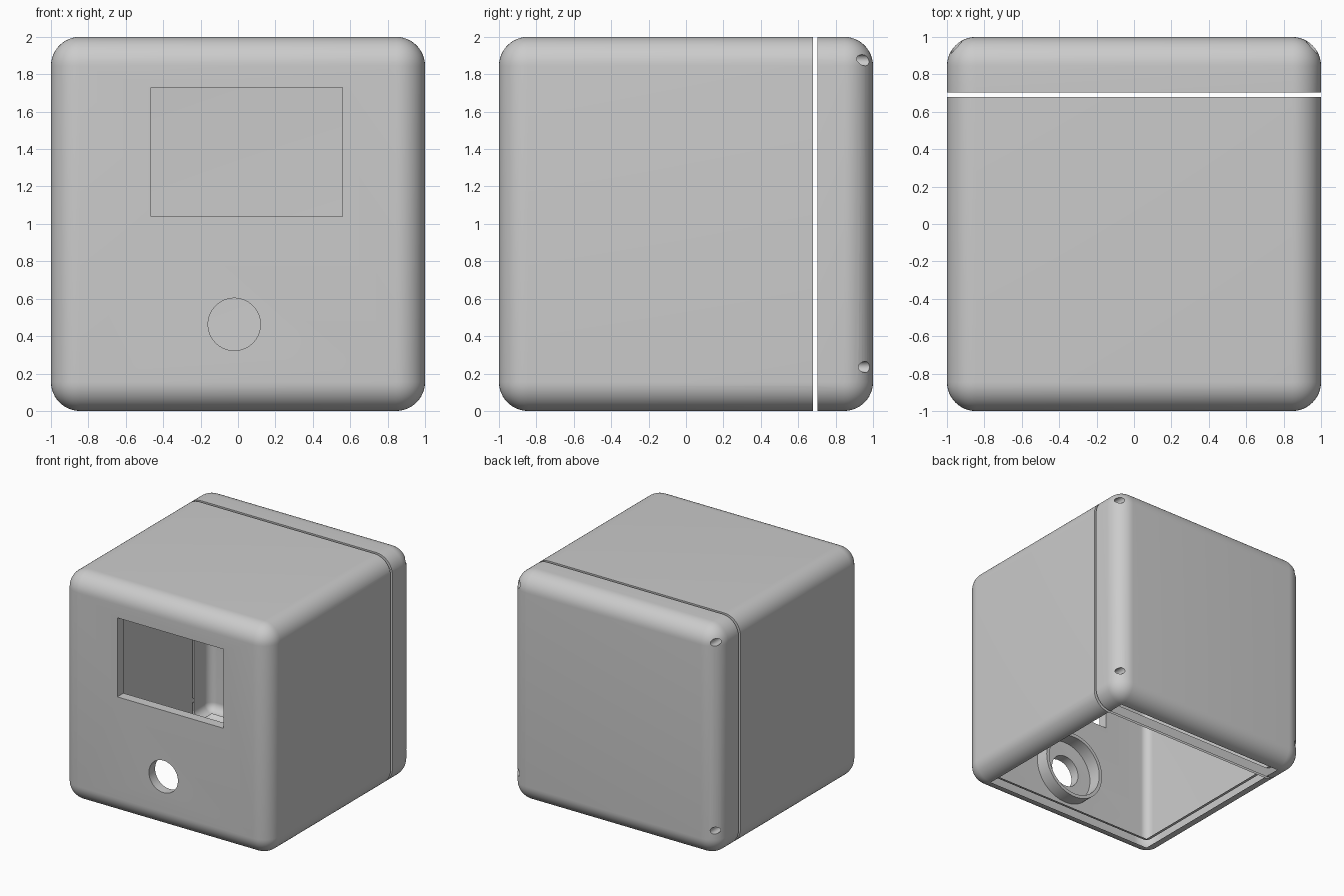
import bpy
import bmesh
from mathutils import Matrix, Vector

if "Cube" in bpy.data.objects:
    bpy.data.objects.remove(bpy.data.objects["Cube"], do_unlink=True)

WALL, RADIUS = 0.085, 0.155      # shell thickness, outer edge radius
SEAM_FRONT, SEAM_BACK = 0.678, 0.702
GREY = (0.6, 0.6, 0.6, 1)

grey = bpy.data.materials.new("plain_grey")
grey.use_nodes = True
grey.diffuse_color = GREY
grey.node_tree.nodes["Principled BSDF"].inputs["Base Color"].default_value = GREY


def to_object(name, bm):
    mesh = bpy.data.meshes.new(name)
    bm.to_mesh(mesh)
    bm.free()
    obj = bpy.data.objects.new(name, mesh)
    mesh.materials.append(grey)
    bpy.context.collection.objects.link(obj)
    return obj


def box(name, low, high):
    low, high = Vector(low), Vector(high)
    size = high - low
    bm = bmesh.new()
    bmesh.ops.create_cube(bm, size=1, matrix=Matrix.Translation((low + high) / 2)
                          @ Matrix.Diagonal((*size, 1)))
    return to_object(name, bm)


def rod(name, x, z, radius, y0, y1, sides=64):
    """Cylinder lying along y."""
    bm = bmesh.new()
    bmesh.ops.create_cone(bm, cap_ends=True, segments=sides, radius1=radius,
                          radius2=radius, depth=y1 - y0,
                          matrix=Matrix.Translation((x, (y0 + y1) / 2, z))
                          @ Matrix.Rotation(1.5707963, 4, "X"))
    return to_object(name, bm)


def apply(obj, modifier):
    bpy.context.view_layer.objects.active = obj
    bpy.ops.object.modifier_apply(modifier=modifier.name)


def rounded_box(name, inset, radius):
    half = 1 - inset
    obj = box(name, (-half, -half, inset), (half, half, 2 - inset))
    bevel = obj.modifiers.new("round", "BEVEL")
    bevel.width, bevel.segments = radius, 12
    apply(obj, bevel)
    return obj


def cut(obj, cutter):
    cutter.hide_render = True
    boolean = obj.modifiers.new("cut", "BOOLEAN")
    boolean.operation, boolean.solver, boolean.object = "DIFFERENCE", "EXACT", cutter
    apply(obj, boolean)
    bpy.data.objects.remove(cutter, do_unlink=True)


def hollow_shell(name):
    obj = rounded_box(name, 0, RADIUS)
    cut(obj, rounded_box("cavity", WALL, RADIUS - WALL))
    return obj


def open_floor(obj):
    """Remove the flat floor, leaving the rounded rim."""
    bm = bmesh.new()
    bm.from_mesh(obj.data)
    floor = [f for f in bm.faces if abs(f.normal.z) > 0.9995
             and f.calc_center_median().z < 0.1 and f.calc_area() > 0.05]
    bmesh.ops.delete(bm, geom=floor, context="FACES")
    bm.to_mesh(obj.data)
    bm.free()


def finish(obj):
    bpy.ops.object.select_all(action="DESELECT")
    obj.select_set(True)
    bpy.context.view_layer.objects.active = obj
    bpy.ops.object.shade_smooth_by_angle(angle=0.6)


# Front case with display window and round opening
case = hollow_shell("front_case")
cut(case, box("back_half", (-2, SEAM_FRONT, -1), (2, 2, 3)))
cut(case, box("window", (-0.465, -1.2, 1.04), (0.56, -0.8, 1.73)))
HOLE_X, HOLE_Z = -0.02, 0.463
cut(case, rod("round_opening", HOLE_X, HOLE_Z, 0.14, -1.2, -0.8))

# Back cover with four corner screw holes
cover = hollow_shell("back_cover")
cut(cover, box("front_half", (-2, -2, -1), (2, SEAM_BACK, 3)))
for x in (-0.95, 0.95):
    for z in (0.235, 1.875):
        cut(cover, rod("screw_hole", x, z, 0.03, 0.6, 1.1, 24))

# Collar behind the round opening
collar = rod("opening_collar", HOLE_X, HOLE_Z, 0.3, WALL - 1, WALL - 0.88)
cut(collar, rod("collar_bore", HOLE_X, HOLE_Z, 0.27, -1.1, -0.6))

for part in (case, cover):
    open_floor(part)
for part in (case, cover, collar):
    finish(part)
